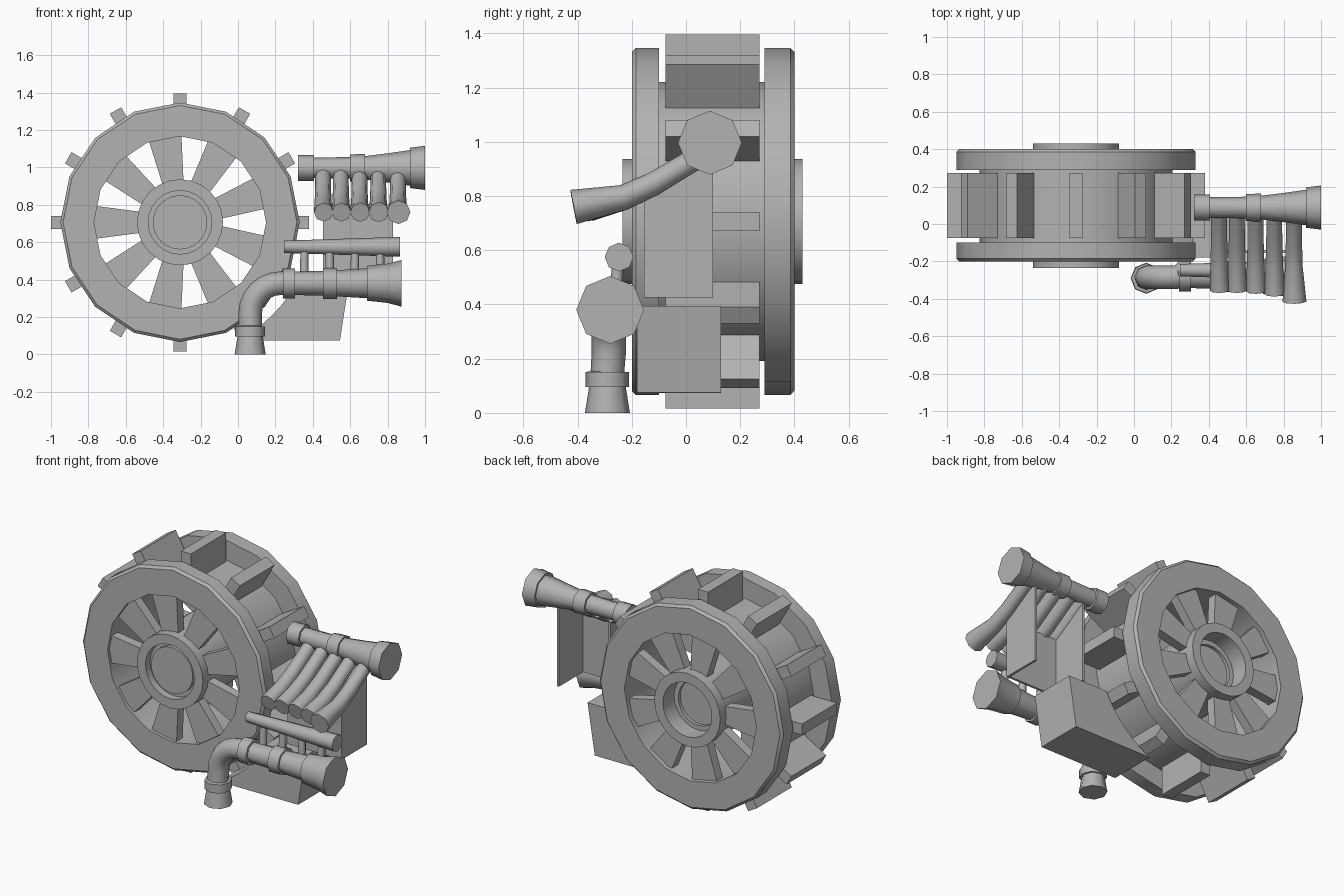
import bpy, bmesh, math
from mathutils import Vector, Matrix

if "Cube" in bpy.data.objects:
    bpy.data.objects.remove(bpy.data.objects["Cube"])

grey = bpy.data.materials.new("grey")
grey.diffuse_color = (0.45, 0.45, 0.45, 1)
grey.use_nodes = True
grey.node_tree.nodes["Principled BSDF"].inputs["Base Color"].default_value = grey.diffuse_color
CX, CZ = -0.31, 0.706   # wheel axis


def finish(name, bm, angle=50):
    bmesh.ops.recalc_face_normals(bm, faces=bm.faces)
    me = bpy.data.meshes.new(name)
    bm.to_mesh(me)
    bm.free()
    me.materials.append(grey)
    ob = bpy.data.objects.new(name, me)
    bpy.context.collection.objects.link(ob)
    bpy.ops.object.select_all(action='DESELECT')
    ob.select_set(True)
    bpy.context.view_layer.objects.active = ob
    bpy.ops.object.shade_smooth_by_angle(angle=math.radians(angle))
    return ob


def sweep(name, stations, sides=8, side=(0, 1, 0)):
    """Round tube through (x, y, z, radius) stations, capped at both ends."""
    bm = bmesh.new()
    pts = [Vector(s[:3]) for s in stations]
    rings = []
    for i, s in enumerate(stations):
        t = (pts[min(i + 1, len(pts) - 1)] - pts[max(i - 1, 0)]).normalized()
        u = Vector(side)
        u = (u - t * u.dot(t)).normalized()
        v = t.cross(u)
        rings.append([bm.verts.new(pts[i] + s[3] * (u * math.cos(a) + v * math.sin(a)))
                      for a in (2 * math.pi * k / sides for k in range(sides))])
    for a, b in zip(rings, rings[1:]):
        for k in range(sides):
            bm.faces.new((a[k], a[(k + 1) % sides], b[(k + 1) % sides], b[k]))
    bm.faces.new(rings[0])
    bm.faces.new(rings[-1])
    return finish(name, bm)


def lathe(name, profile, sides=16):
    """Closed (radius, y) profile turned around the wheel axis."""
    bm = bmesh.new()
    rings = [[bm.verts.new((CX + r * math.cos(a), y, CZ + r * math.sin(a))) for r, y in profile]
             for a in (2 * math.pi * k / sides for k in range(sides))]
    n = len(profile)
    for k in range(sides):
        a, b = rings[k], rings[(k + 1) % sides]
        for i in range(n):
            j = (i + 1) % n
            bm.faces.new((a[i], a[j], b[j], b[i]))
    return finish(name, bm, 30)


def prism(name, outline, lo, hi, axis='y', turn=0):
    """Extruded outline: (x, z) along y, or (y, z) along x; turn is about the wheel axis."""
    bm = bmesh.new()
    ends = []
    for d in (lo, hi):
        ends.append([bm.verts.new((p, d, q) if axis == 'y' else (d, p, q)) for p, q in outline])
    n = len(outline)
    for i in range(n):
        j = (i + 1) % n
        bm.faces.new((ends[0][i], ends[0][j], ends[1][j], ends[1][i]))
    bm.faces.new(ends[0])
    bm.faces.new(ends[1])
    if turn:
        c = Vector((CX, 0, CZ))
        bmesh.ops.rotate(bm, cent=c, matrix=Matrix.Rotation(-turn, 3, 'Y'), verts=bm.verts)
    return finish(name, bm, 30)


# Wheel: two rims, drum, hub and axle
lathe("front_rim", [(0.46, -0.2), (0.625, -0.2), (0.64, -0.185), (0.64, -0.1), (0.46, -0.1)])
lathe("back_rim", [(0.46, 0.4), (0.625, 0.4), (0.64, 0.385), (0.64, 0.29), (0.46, 0.29)])
lathe("drum", [(0.46, -0.12), (0.515, -0.12), (0.515, 0.31), (0.46, 0.31)])
lathe("hub", [(0.17, -0.235), (0.23, -0.235), (0.23, 0.43), (0.17, 0.43)], 24)
sweep("axle", [(CX, -0.215, CZ, 0.145), (CX, 0.3, CZ, 0.145)], 24, (1, 0, 0))
lathe("axle_collar", [(0.14, -0.19), (0.172, -0.19), (0.172, 0.32), (0.14, 0.32)], 24)

# Spokes on both wheel faces
for k in range(9):
    a = math.pi + 2 * math.pi * k / 9
    shape = [(CX + 0.2, CZ - 0.055), (CX + 0.47, CZ - 0.09), (CX + 0.47, CZ + 0.09), (CX + 0.2, CZ + 0.055)]
    prism("front_spoke", shape, -0.18, -0.12, turn=a)
    prism("back_spoke", shape, 0.31, 0.37, turn=a)

# Paddles around the drum
for k in range(12):
    shape = [(CX + 0.49, CZ - 0.035), (CX + 0.69, CZ - 0.035), (CX + 0.69, CZ + 0.035), (CX + 0.49, CZ + 0.035)]
    prism("paddle", shape, -0.075, 0.272, turn=2 * math.pi * k / 12)

# Lower chest with a curved side that clears the wheel
arc = [(CX + 0.7 * math.cos(a), CZ + 0.7 * math.sin(a))
       for a in (math.radians(-26.5 - 38 * i / 6) for i in range(7))]
prism("lower_chest", arc + [(0.545, 0.075), (0.595, 0.395)], -0.18, 0.13)

# Upper chest: front panel and two side plates
side_plate = [(-0.155, 0.425), (0.1, 0.425), (0.1, 0.93), (-0.02, 0.88), (-0.155, 0.8)]
prism("left_side_plate", side_plate, 0.455, 0.47, 'x')
prism("right_side_plate", side_plate, 0.815, 0.83, 'x')
prism("front_panel", [(0.46, 0.425), (0.825, 0.425), (0.825, 0.8), (0.46, 0.8)], -0.155, -0.14)

# Upper trunk pipe with end rings
Y, Z = 0.088, 0.997
sweep("upper_trunk", [(x, Y, Z, r) for x, r in (
    (0.32, 0.07), (0.405, 0.07), (0.405, 0.055), (0.6, 0.058), (0.6, 0.072), (0.68, 0.075),
    (0.68, 0.063), (0.8, 0.078), (0.92, 0.095), (0.92, 0.108), (1.0, 0.118))])

# Five curved pipes fanning down from the trunk
for x, end, r in ((0.455, -0.355, 0.052), (0.55, -0.355, 0.052), (0.65, -0.36, 0.053),
                  (0.75, -0.375, 0.055), (0.855, -0.415, 0.064)):
    sweep("curved_pipe", [(x, 0.08, 0.965, 0.042), (x, -0.02, 0.905, 0.042), (x, -0.12, 0.845, 0.044),
                          (x, -0.23, 0.795, 0.047), (x + 0.003, end, 0.76, r)], 8, (1, 0, 0))

# Thin rail pipe and its struts
sweep("rail_pipe", [(0.245, -0.247, 0.575, 0.033), (0.865, -0.247, 0.575, 0.053)])
for x in (0.355, 0.49, 0.625, 0.76):
    sweep("strut", [(x, -0.26, 0.4, 0.024), (x, -0.25, 0.58, 0.021)])

# Main lower pipe: flared foot, elbow, tapered run and wide mouth
Y, Z = -0.285, 0.38
elbow = [(0.225 - 0.16 * math.cos(a), Y, 0.22 + 0.16 * math.sin(a), 0.063)
         for a in (math.radians(15 * i) for i in range(7))]
run = [(x, Y + 0.005, Z, r) for x, r in (
    (0.24, 0.063), (0.24, 0.08), (0.305, 0.08), (0.305, 0.063), (0.455, 0.066), (0.455, 0.083),
    (0.53, 0.083), (0.53, 0.07), (0.69, 0.08), (0.69, 0.093), (0.8, 0.105), (0.875, 0.125))]
foot = [(0.065, Y - 0.005, z, r) for z, r in (
    (0.0, 0.083), (0.095, 0.068), (0.095, 0.08), (0.15, 0.08), (0.15, 0.062))]
sweep("main_pipe", foot + elbow + run)
